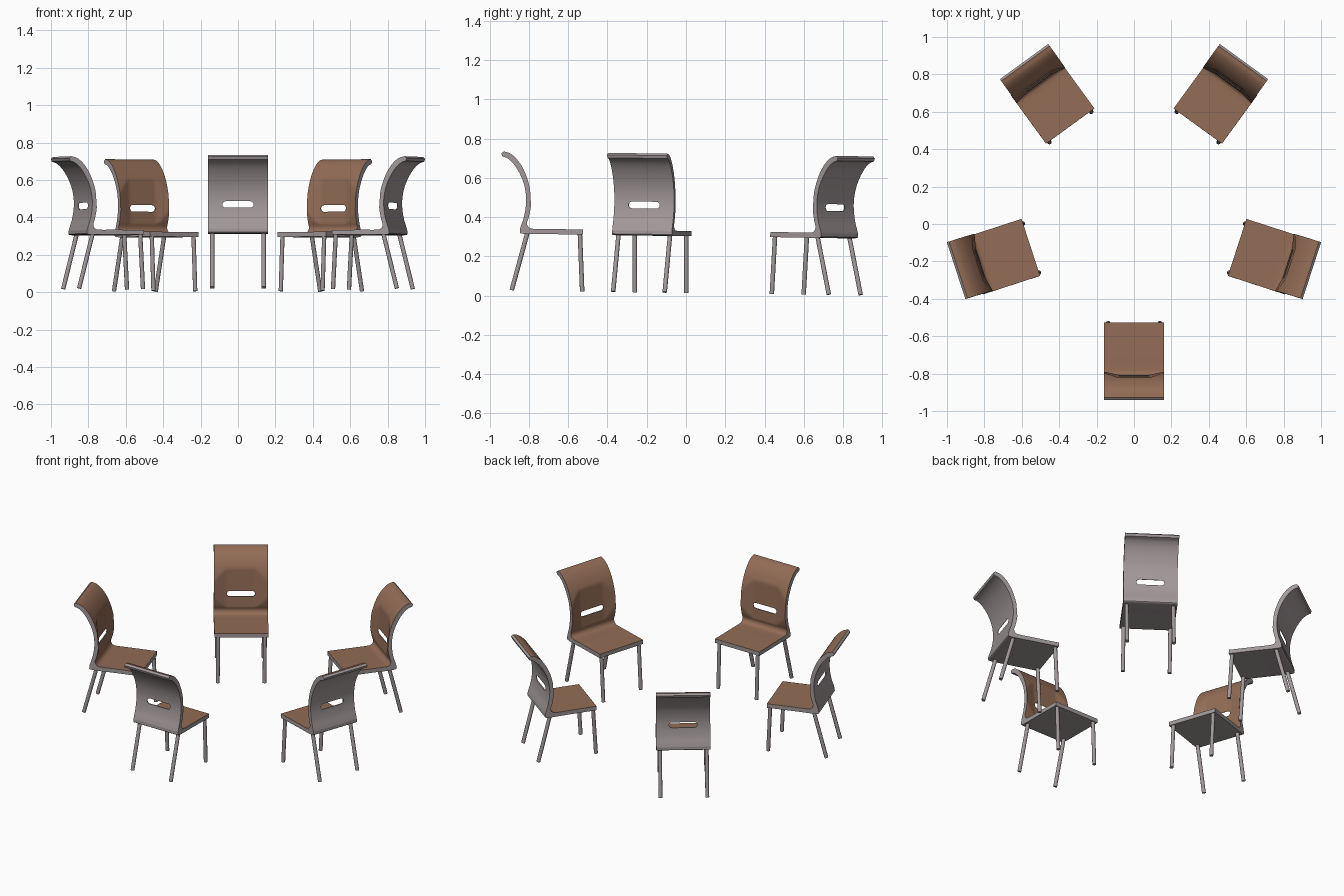
import bpy, bmesh, math
from mathutils import Matrix, Vector

if "Cube" in bpy.data.objects:
    bpy.data.objects.remove(bpy.data.objects["Cube"])

CY, DZ = 0.05, 0.022          # ring centre, height offset of the measured chair
HALF = 0.16                   # half width of a chair


def material(name, rgb):
    m = bpy.data.materials.new(name)
    m.diffuse_color = (*rgb, 1)
    m.use_nodes = True
    m.node_tree.nodes["Principled BSDF"].inputs["Base Color"].default_value = m.diffuse_color
    return m


brown = material("brown leather", (0.29, 0.150, 0.092))
grey = material("warm grey", (0.36, 0.315, 0.32))


def spline(pts, n=6):
    """Catmull-Rom through a list of points."""
    p = [Vector(q) for q in pts]
    p = [2 * p[0] - p[1]] + p + [2 * p[-1] - p[-2]]
    out = []
    for i in range(1, len(p) - 2):
        a, b, c, d = p[i - 1:i + 3]
        for k in range(n):
            t = k / n
            out.append(0.5 * (2 * b + (c - a) * t + (2 * a - 5 * b + 4 * c - d) * t * t
                              + (3 * b - a - 3 * c + d) * t ** 3))
    return out + [p[-2]]


# side profile (y, z): upper/front face and lower/back face, from lip to seat front
front = spline([(-.938, .732), (-.905, .722), (-.868, .690), (-.835, .640), (-.810, .575),
                (-.797, .51), (-.796, .455), (-.806, .40), (-.815, .368), (-.805, .347),
                (-.78, .340), (-.70, .340), (-.53, .340)])
back = spline([(-.945, .707), (-.918, .697), (-.888, .670), (-.858, .625), (-.834, .57),
               (-.822, .51), (-.822, .455), (-.831, .40), (-.845, .355), (-.850, .33),
               (-.835, .314), (-.70, .314), (-.53, .314)])


def front_point(x, p):
    """Front surface, flattened by the shallow recess in the lower back."""
    y, z = p
    if z > 0.365:
        cap = -0.812 - 0.075 * (z - 0.4) + max(0, abs(x) - 0.085) * 0.28
        y = min(y, cap)
    return (x, y - CY, z - DZ)


# seat shell: one bent sheet, brown in front and grey elsewhere
bm = bmesh.new()
cols = []
for i in range(33):
    x = -HALF + HALF * i / 16
    f = [bm.verts.new(front_point(x, p)) for p in front]
    b = [bm.verts.new((x, p[0] - CY, p[1] - DZ)) for p in back]
    lip = bm.verts.new((x, -0.950 - CY, 0.722 - DZ))
    cols.append((f, b, lip))
rows = len(front)


def face(vs, mat):
    bm.faces.new(vs).material_index = mat


for (f0, b0, l0), (f1, b1, l1) in zip(cols, cols[1:]):
    for j in range(rows - 1):
        face((f0[j], f0[j + 1], f1[j + 1], f1[j]), 0)
        face((b0[j], b1[j], b1[j + 1], b0[j + 1]), 1)
    face((l0, f0[0], f1[0], l1), 1)
    face((l0, l1, b1[0], b0[0]), 1)
    face((f0[-1], b0[-1], b1[-1], f1[-1]), 1)
for f, b, lip in (cols[0], cols[-1]):
    for j in range(rows - 1):
        face((f[j], b[j], b[j + 1], f[j + 1]), 1)
    face((lip, b[0], f[0]), 1)
bmesh.ops.recalc_face_normals(bm, faces=bm.faces)
mesh = bpy.data.meshes.new("seat_shell")
bm.to_mesh(mesh)
bm.free()
mesh.materials.append(brown)
mesh.materials.append(grey)
shell = bpy.data.objects.new("seat_shell", mesh)
bpy.context.collection.objects.link(shell)

# hand slot cutter: rounded bar through the back
bm = bmesh.new()
ring = []
for k in range(18):
    side = 1 if k < 9 else -1
    a = math.radians(-90 + 180 * (k % 9) / 8) + (0 if side > 0 else math.pi)
    ring.append((side * 0.066 + 0.0175 * math.cos(a), 0.4465 + 0.0175 * math.sin(a)))
base = bm.faces.new([bm.verts.new((x, -0.95, z)) for x, z in ring])
top = bmesh.ops.extrude_face_region(bm, geom=[base])
bmesh.ops.translate(bm, vec=(0, 0.2, 0),
                    verts=[v for v in top["geom"] if isinstance(v, bmesh.types.BMVert)])
bmesh.ops.recalc_face_normals(bm, faces=bm.faces)
for f in bm.faces:
    f.material_index = 1
cm = bpy.data.meshes.new("slot_cutter")
bm.to_mesh(cm)
bm.free()
cm.materials.append(brown)
cm.materials.append(grey)
cutter = bpy.data.objects.new("slot_cutter", cm)
cutter.hide_render = True
bpy.context.collection.objects.link(cutter)
mod = shell.modifiers.new("slot", "BOOLEAN")
mod.operation, mod.solver, mod.object = "DIFFERENCE", "EXACT", cutter
dg = bpy.context.evaluated_depsgraph_get()
shell_mesh = bpy.data.meshes.new_from_object(shell.evaluated_get(dg))
bpy.data.objects.remove(shell)
bpy.data.objects.remove(cutter)


# legs: slim tapered-free rods, front pair nearly upright, rear pair splayed
def rod(bm, a, b, r):
    a, b = Vector(a), Vector(b)
    d = b - a
    m = Matrix.Translation((a + b) / 2) @ d.to_track_quat("Z", "Y").to_matrix().to_4x4()
    bmesh.ops.create_cone(bm, cap_ends=True, segments=16, radius1=r, radius2=r,
                          depth=d.length, matrix=m)


bm = bmesh.new()
for s in (-1, 1):
    rod(bm, (s * .138, -.545 - CY, .305), (s * .138, -.529 - CY, .002), .0115)
    rod(bm, (s * .138, -.810 - CY, .305), (s * .138, -.888 - CY, .004), .0115)
leg_mesh = bpy.data.meshes.new("legs")
bm.to_mesh(leg_mesh)
bm.free()
leg_mesh.materials.append(grey)

# five chairs in a ring, the whole ring leaning very slightly to the rear
lean = Matrix.Translation((0, CY, 0.0108)) @ Matrix.Rotation(-0.0135, 4, "X")
bpy.ops.object.select_all(action="DESELECT")
for k in range(5):
    for name, me in (("seat_shell", shell_mesh), ("legs", leg_mesh)):
        ob = bpy.data.objects.new(f"{name}_{k + 1}", me)
        bpy.context.collection.objects.link(ob)
        ob.matrix_world = lean @ Matrix.Rotation(math.radians(72 * k), 4, "Z")
        if k == 0:
            ob.select_set(True)
            bpy.context.view_layer.objects.active = ob
for me in (shell_mesh, leg_mesh):
    me.shade_smooth()
    me.set_sharp_from_angle(angle=math.radians(35))
